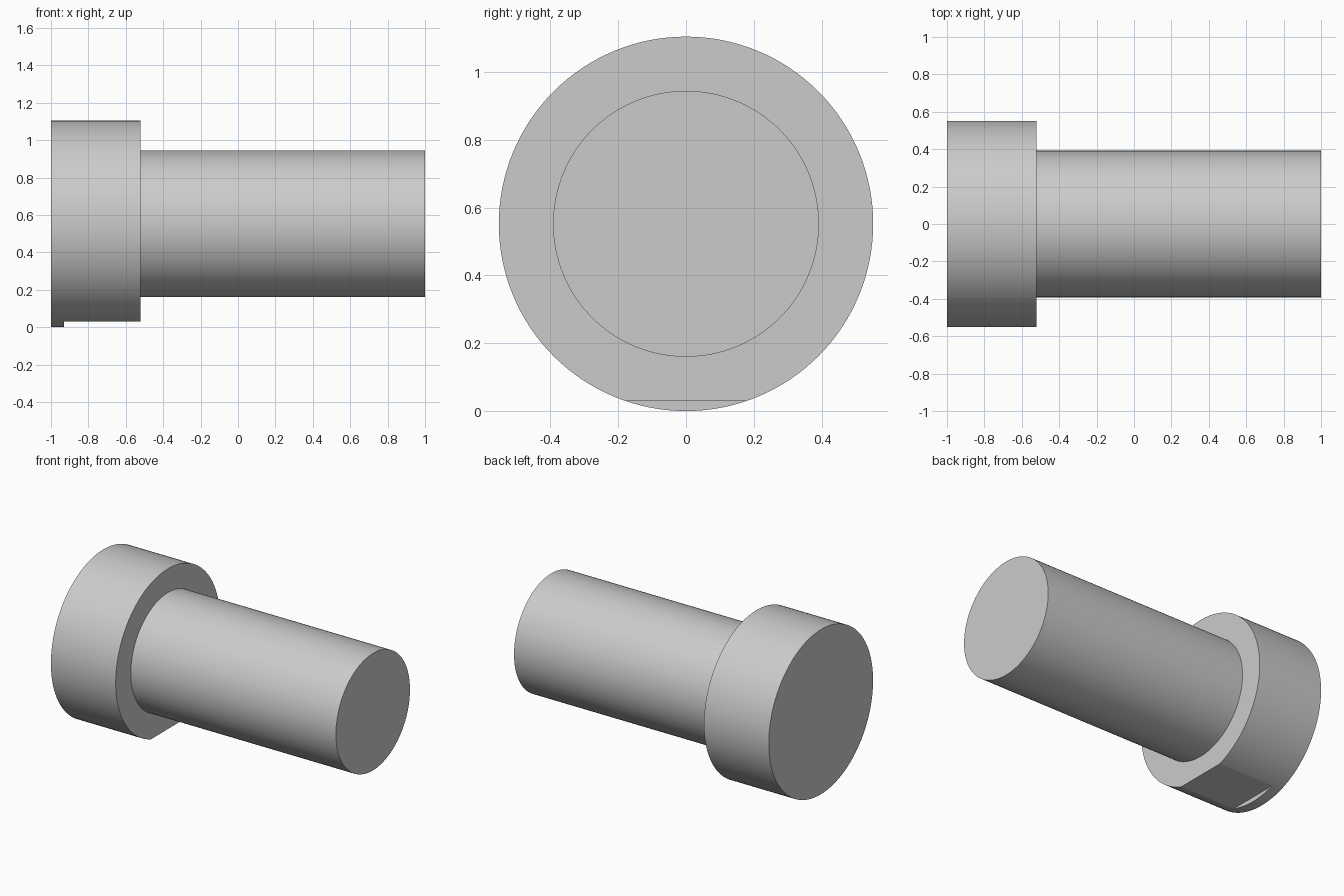
import bpy, bmesh
from math import radians, tau
from mathutils import Matrix, Vector

cube = bpy.data.objects.get("Cube")
if cube:
    bpy.data.objects.remove(cube, do_unlink=True)

HEAD_R, SHANK_R = 0.552, 0.392
HEAD_END, LIP_END = -0.52, -0.93
FLAT_Z = 0.03
SEGMENTS = 128

steel = bpy.data.materials.new("light grey steel")
steel.use_nodes = True
colour = (0.6, 0.6, 0.6, 1)
steel.diffuse_color = colour
steel.node_tree.nodes["Principled BSDF"].inputs["Base Color"].default_value = colour


def add_object(name, bm):
    bmesh.ops.recalc_face_normals(bm, faces=bm.faces)
    mesh = bpy.data.meshes.new(name)
    bm.to_mesh(mesh)
    bm.free()
    mesh.materials.append(steel)
    obj = bpy.data.objects.new(name, mesh)
    bpy.context.collection.objects.link(obj)
    return obj


# Pin: stepped profile turned around the x axis, ends closed with flat caps
bm = bmesh.new()
profile = [(-1, HEAD_R), (HEAD_END, HEAD_R), (HEAD_END, SHANK_R), (1, SHANK_R)]
rings = []
for x, r in profile:
    rings.append([bm.verts.new(Matrix.Rotation(tau * i / SEGMENTS, 3, 'X') @ Vector((x, 0, r))
                               + Vector((0, 0, HEAD_R))) for i in range(SEGMENTS)])
for a, b in zip(rings, rings[1:]):
    for i in range(SEGMENTS):
        j = (i + 1) % SEGMENTS
        bm.faces.new((a[i], a[j], b[j], b[i]))
bm.faces.new(rings[0])
bm.faces.new(rings[-1])
pin = add_object("headed_pin", bm)

# Locating flat: cut under the head, leaving a thin full-round lip at the end
bm = bmesh.new()
length, depth = 0.6, 0.3
bmesh.ops.create_cube(bm, size=1, matrix=Matrix.Translation(
    (LIP_END + length / 2, 0, FLAT_Z - depth / 2)) @ Matrix.Diagonal((length, 1, depth, 1)))
cutter = add_object("flat_cutter", bm)
cutter.hide_render = True

cut = pin.modifiers.new("locating_flat", 'BOOLEAN')
cut.operation = 'DIFFERENCE'
cut.solver = 'EXACT'
cut.object = cutter
bpy.ops.object.select_all(action='DESELECT')
pin.select_set(True)
bpy.context.view_layer.objects.active = pin
bpy.ops.object.modifier_apply(modifier=cut.name)
bpy.data.objects.remove(cutter, do_unlink=True)

# Smooth round walls with crisp edges
bpy.ops.object.shade_smooth_by_angle(angle=radians(10))
